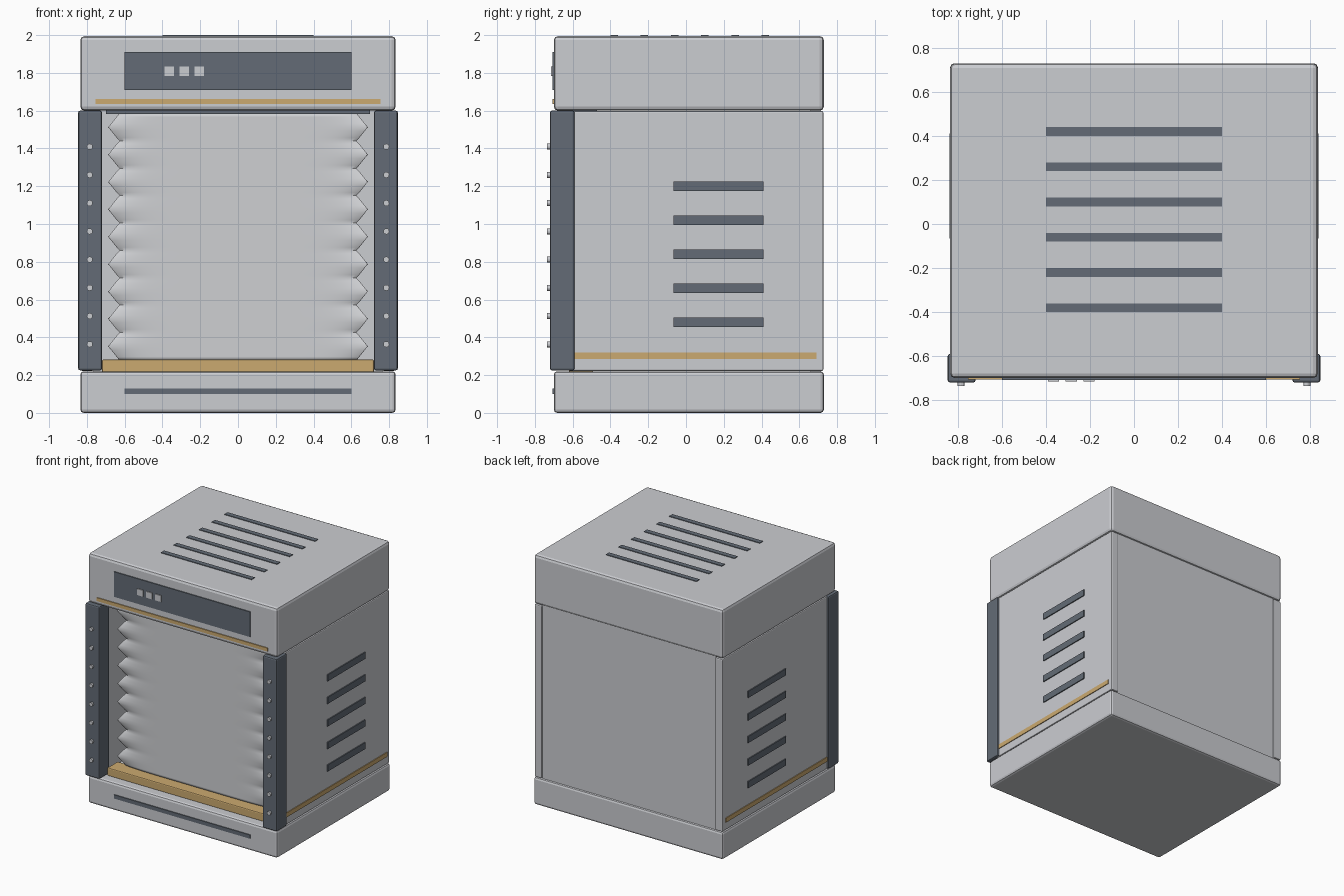
import bpy, bmesh, math

cube = bpy.data.objects.get("Cube")
if cube:
    bpy.data.objects.remove(cube, do_unlink=True)


def material(name, rgb):
    m = bpy.data.materials.new(name)
    m.use_nodes = True
    m.diffuse_color = (*rgb, 1)
    m.node_tree.nodes["Principled BSDF"].inputs["Base Color"].default_value = (*rgb, 1)
    return m


LIGHT = material("light_grey", (0.60, 0.61, 0.64))
DARK = material("slate_grey", (0.125, 0.148, 0.18))
GOLD = material("warm_gold", (0.60, 0.40, 0.16))
CLOTH = material("curtain_white", (0.62, 0.63, 0.65))


def finish(name, bm, mat):
    mesh = bpy.data.meshes.new(name)
    bmesh.ops.recalc_face_normals(bm, faces=bm.faces)
    bm.to_mesh(mesh)
    bm.free()
    mesh.materials.append(mat)
    obj = bpy.data.objects.new(name, mesh)
    bpy.context.collection.objects.link(obj)
    return obj


def box(name, xs, ys, zs, mat, bevel=0.0):
    """Box from its limits along each axis, with an optional chamfer."""
    bm = bmesh.new()
    bmesh.ops.create_cube(bm, size=1)
    for v in bm.verts:
        for i, (lo, hi) in enumerate((xs, ys, zs)):
            v.co[i] = (lo + hi) / 2 + v.co[i] * (hi - lo)
    if bevel:
        bmesh.ops.bevel(bm, geom=bm.edges[:], offset=bevel, segments=2,
                        profile=0.5, affect='EDGES')
    return finish(name, bm, mat)


def span(side, a, b):
    return tuple(sorted((side * a, side * b)))


# Main housing
FRONT = -0.70
box("base", (-0.835, 0.835), (FRONT, 0.73), (0, 0.22), LIGHT, 0.018)
box("head", (-0.835, 0.835), (FRONT, 0.73), (1.6, 1.995), LIGHT, 0.022)
box("back_panel", (-0.765, 0.765), (0.66, 0.715), (0.215, 1.605), LIGHT)

# Front trim, display and buttons
box("display_panel", (-0.6, 0.6), (FRONT - 0.008, FRONT + 0.001), (1.71, 1.91), DARK)
box("head_stripe", (-0.755, 0.755), (FRONT - 0.007, FRONT + 0.001), (1.635, 1.662), GOLD)
box("base_slot", (-0.6, 0.6), (FRONT - 0.007, FRONT + 0.001), (0.1, 0.13), DARK)
for i in range(3):
    x = -0.365 + 0.08 * i
    box(f"button_{i + 1}", (x - 0.025, x + 0.025), (FRONT - 0.015, FRONT - 0.007),
        (1.783, 1.833), LIGHT)

# Top vents
for i in range(6):
    y = -0.38 + 0.16 * i
    box(f"top_vent_{i + 1}", (-0.4, 0.4), (y - 0.02, y + 0.02), (1.99, 2.0), DARK)

# Side walls, posts, studs, side vents and stripes
for word, s in (("left", 1), ("right", -1)):
    box(f"{word}_wall", span(s, 0.765, 0.83), (-0.62, 0.727), (0.222, 1.598), LIGHT, 0.008)
    box(f"{word}_post", span(s, 0.72, 0.846), (-0.72, -0.59), (0.225, 1.6), DARK, 0.01)
    box(f"{word}_stripe", span(s, 0.829, 0.836), (-0.6, 0.69), (0.285, 0.32), GOLD)
    for i in range(5):
        z = 0.48 + 0.18 * i
        box(f"{word}_vent_{i + 1}", span(s, 0.829, 0.838), (-0.065, 0.41),
            (z - 0.026, z + 0.026), DARK)
    for i in range(8):
        bpy.ops.mesh.primitive_cylinder_add(
            vertices=12, radius=0.016, depth=0.02,
            location=(s * 0.785, -0.725, 0.363 + 0.1495 * i),
            rotation=(math.pi / 2, 0, 0))
        stud = bpy.context.object
        stud.name = f"{word}_stud_{i + 1}"
        stud.data.materials.append(LIGHT)

# Opening rails
box("bottom_rail", (-0.72, 0.72), (-0.62, -0.49), (0.215, 0.282), GOLD, 0.008)
box("top_rail", (-0.7, 0.7), (-0.62, -0.47), (1.583, 1.605), DARK)

# Pleated curtain: zigzag edges whose folds fade toward the middle
PLEATS, STEPS, COLS = 9, 8, 48
LOW, HIGH = 0.28, 1.585
bm = bmesh.new()
rows = []
for j in range(PLEATS * STEPS + 1):
    phase = (j / STEPS) % 1
    fold = 1 - abs(2 * phase - 1)
    half = 0.625 + 0.062 * fold
    row = []
    for i in range(COLS + 1):
        t = 2 * i / COLS - 1
        t = math.copysign(1 - (1 - abs(t)) ** 1.5, t)
        fade = abs(t) ** 8
        y = -0.52 - 0.03 * (fold - 0.5) * fade
        row.append(bm.verts.new((t * half, y, LOW + (HIGH - LOW) * j / (PLEATS * STEPS))))
    rows.append(row)
for a, b in zip(rows, rows[1:]):
    for i in range(COLS):
        bm.faces.new((a[i], a[i + 1], b[i + 1], b[i]))
curtain = finish("pleated_curtain", bm, CLOTH)
thick = curtain.modifiers.new("thickness", 'SOLIDIFY')
thick.thickness = 0.015
thick.offset = 0
bpy.ops.object.select_all(action='DESELECT')
curtain.select_set(True)
bpy.context.view_layer.objects.active = curtain
bpy.ops.object.shade_smooth_by_angle(angle=math.radians(40))
